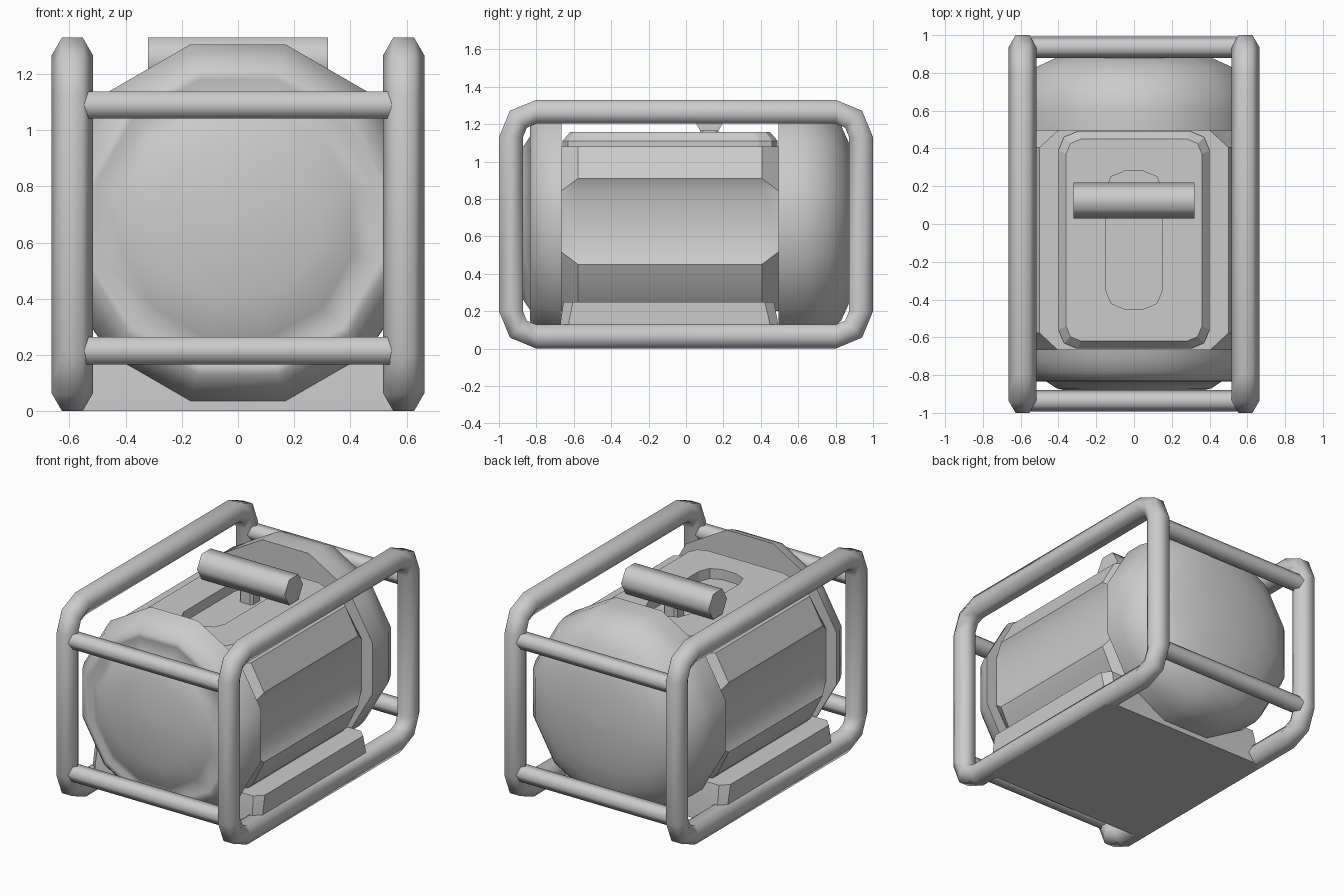
import bpy, bmesh
from math import sin, cos, pi, radians

if "Cube" in bpy.data.objects:
    bpy.data.objects.remove(bpy.data.objects["Cube"])


def loft(name, rings, ends=True, closed=False, smooth=30):
    """Skin a list of equal-length point rings."""
    bm = bmesh.new()
    vs = [[bm.verts.new(p) for p in r] for r in rings]
    n = len(vs[0])
    pairs = list(zip(vs, vs[1:])) + ([(vs[-1], vs[0])] if closed else [])
    for a, b in pairs:
        for i in range(n):
            j = (i + 1) % n
            bm.faces.new((a[i], a[j], b[j], b[i]))
    if ends and not closed:
        bm.faces.new(vs[0])
        bm.faces.new(vs[-1])
    bmesh.ops.remove_doubles(bm, verts=bm.verts, dist=0.002)
    bmesh.ops.recalc_face_normals(bm, faces=bm.faces)
    me = bpy.data.meshes.new(name)
    bm.to_mesh(me)
    bm.free()
    ob = bpy.data.objects.new(name, me)
    bpy.context.collection.objects.link(ob)
    bpy.ops.object.select_all(action='DESELECT')
    ob.select_set(True)
    bpy.context.view_layer.objects.active = ob
    bpy.ops.object.shade_smooth_by_angle(angle=radians(smooth))
    return ob


def rounded(hx, y0, y1, r, z, seg=2):
    """Rounded rectangle ring in plan."""
    pts = []
    for q, (sx, y) in enumerate([(1, y1 - r), (-1, y1 - r), (-1, y0 + r), (1, y0 + r)]):
        for k in range(seg + 1):
            a = (q + k / seg) * pi / 2
            pts.append((sx * (hx - r) + r * cos(a), y + r * sin(a), z))
    return pts


def x_rod(name, half, y, z, r):
    """Hexagonal rod along x."""
    loft(name, [[(x, y + r * cos(k * pi / 3), z + r * sin(k * pi / 3)) for k in range(6)]
                for x in (-half, half)], smooth=65)


# Side frames: hexagonal tube around a rounded rectangle
for side, x in (("left", -0.59), ("right", 0.59)):
    rings = []
    for q, (cy, cz) in enumerate([(0.8, 1.13), (-0.8, 1.13), (-0.8, 0.2), (0.8, 0.2)]):
        for k in range(3):
            a = q * pi / 2 + k * pi / 4
            ring = []
            for i in range(6):
                t = i * pi / 3
                d = 0.136 + 0.0739 * sin(t)
                ring.append((x + 0.0739 * cos(t), cy + d * cos(a), cz + d * sin(a)))
            rings.append(ring)
    loft(side + "_frame", rings, closed=True, smooth=65)

# Cross bars
for end, y in (("front", -0.936), ("back", 0.936)):
    for level, z in (("lower", 0.215), ("upper", 1.09)):
        x_rod(f"{end}_{level}_bar", 0.57, y, z, 0.056)


# Twelve-sided domed end caps, radii measured to the flats
def dome(name, profile):
    rings = []
    for y, ap in profile:
        r = ap / cos(pi / 12)
        rings.append([(r * cos(pi / 12 + k * pi / 6), y, 0.67 + r * sin(pi / 12 + k * pi / 6))
                      for k in range(12)])
    loft(name, rings, smooth=75)


dome("front_cap", [(-0.665, 0.635), (-0.72, 0.62), (-0.78, 0.59), (-0.83, 0.54), (-0.835, 0.51),
                   (-0.82, 0.485), (-0.87, 0.41), (-0.9, 0.28), (-0.92, 0.14), (-0.925, 0.01)])
dome("back_cap", [(0.495, 0.635), (0.61, 0.635), (0.68, 0.622), (0.76, 0.585), (0.83, 0.52),
                  (0.88, 0.41), (0.91, 0.28), (0.925, 0.14), (0.93, 0.01)])

# Main body with shallow side grooves and chamfered ends
full = [(0.5, 1.08), (0.595, 0.91), (0.557, 0.84), (0.557, 0.52), (0.595, 0.45), (0.51, 0.28), (0.43, 0.2)]
tip = [(0.4, 1.08), (0.557, 0.841), (0.557, 0.84), (0.557, 0.52), (0.557, 0.519), (0.41, 0.28), (0.35, 0.2)]
loft("body", [[(x, y, z) for x, z in prof] + [(-x, y, z) for x, z in reversed(prof)]
              for y, prof in ((-0.67, tip), (-0.577, full), (0.405, full), (0.497, tip))], smooth=30)

# Base block with chamfered corners
loft("base", [rounded(0.62, -0.67, 0.5, 0.045, 0.0, 1),
              rounded(0.62, -0.67, 0.49, 0.045, 0.15, 1),
              rounded(0.62, -0.655, 0.47, 0.05, 0.25, 1)], smooth=10)

# Top lid with a recessed slot
loft("lid", [rounded(0.4, -0.66, 0.49, 0.1, 1.06),
             rounded(0.4, -0.66, 0.49, 0.1, 1.11),
             rounded(0.36, -0.62, 0.45, 0.08, 1.157),
             rounded(0.15, -0.45, 0.28, 0.1, 1.157),
             rounded(0.15, -0.45, 0.28, 0.1, 1.09)], smooth=10)

# Pull handle and its stem
x_rod("handle_grip", 0.32, 0.125, 1.247, 0.096)
loft("handle_stem", [rounded(0.05, 0.075, 0.175, 0.015, z, 1) for z in (1.08, 1.2)], smooth=10)
